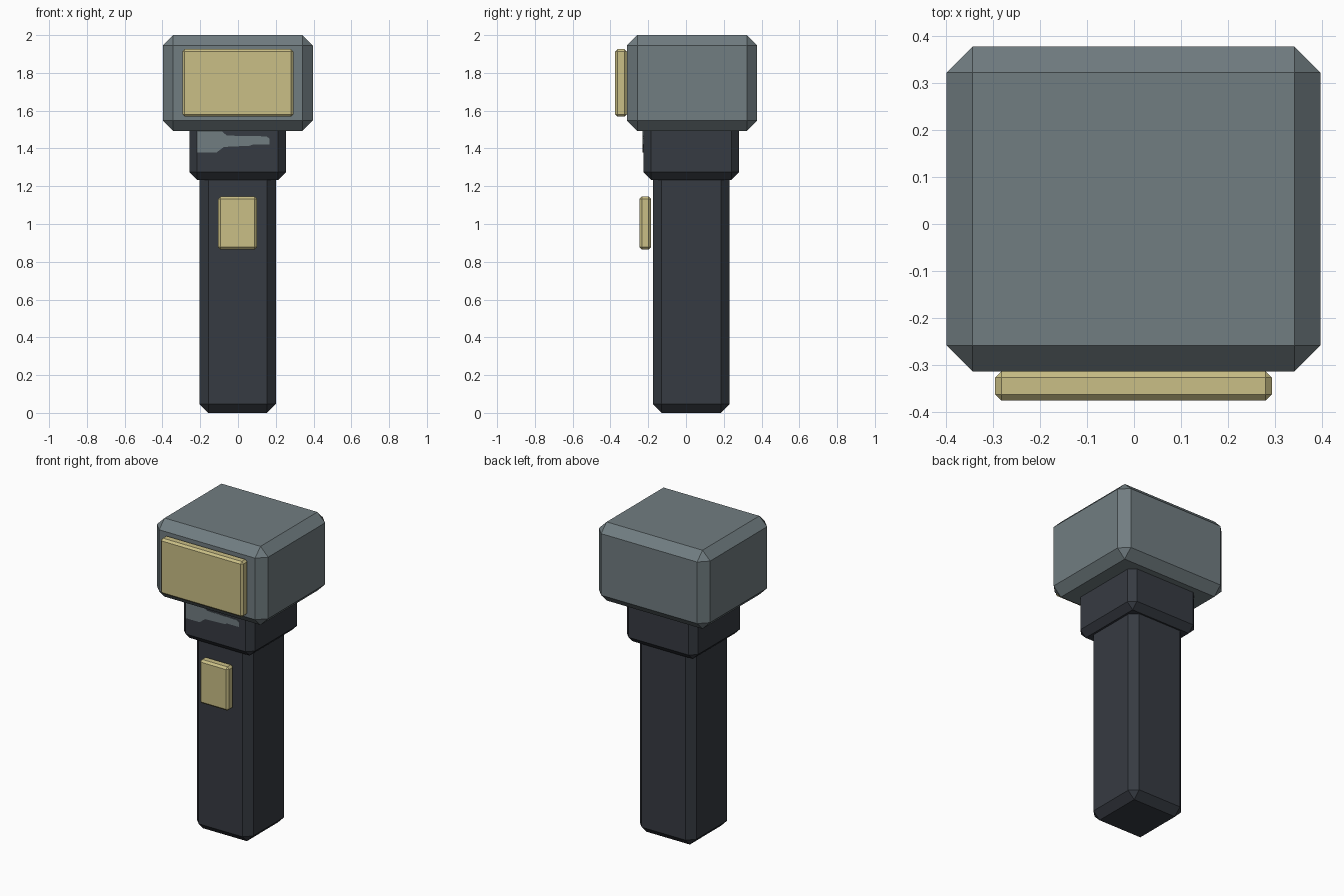
import bpy, bmesh

if "Cube" in bpy.data.objects:
    bpy.data.objects.remove(bpy.data.objects["Cube"])


def material(name, rgb):
    m = bpy.data.materials.new(name)
    m.diffuse_color = (*rgb, 1.0)
    m.use_nodes = True
    m.node_tree.nodes["Principled BSDF"].inputs["Base Color"].default_value = m.diffuse_color
    return m


slate = material("slate grey", (0.165, 0.205, 0.22))
charcoal = material("dark charcoal", (0.037, 0.043, 0.054))
cream = material("pale yellow", (0.59, 0.52, 0.24))


def finish(name, bm, mat):
    bmesh.ops.recalc_face_normals(bm, faces=bm.faces)
    me = bpy.data.meshes.new(name)
    bm.to_mesh(me)
    bm.free()
    me.materials.append(mat)
    ob = bpy.data.objects.new(name, me)
    bpy.context.collection.objects.link(ob)
    return ob


def chamfer_box(name, xs, ys, zs, chamfer, mat):
    """Box given by its limits, with a single flat chamfer on every edge."""
    bm = bmesh.new()
    bmesh.ops.create_cube(bm, size=1)
    for v in bm.verts:
        v.co = [lim[0] if c < 0 else lim[1] for c, lim in zip(v.co, (xs, ys, zs))]
    bmesh.ops.bevel(bm, geom=bm.edges[:], offset=chamfer, segments=1,
                    profile=0.5, affect='EDGES')
    return finish(name, bm, mat)


# Handle, collar and head
chamfer_box("handle", (-0.203, 0.2), (-0.176, 0.231), (0.0, 1.29), 0.046, charcoal)
chamfer_box("collar", (-0.256, 0.253), (-0.226, 0.281), (1.234, 1.545), 0.04, charcoal)
chamfer_box("head", (-0.398, 0.396), (-0.313, 0.377), (1.493, 2.0), 0.055, slate)

# Lens on the head and switch on the handle
chamfer_box("lens", (-0.295, 0.293), (-0.375, -0.313), (1.568, 1.926), 0.013, cream)
chamfer_box("switch", (-0.105, 0.101), (-0.247, -0.185), (0.864, 1.146), 0.013, cream)

# Painted worn patch on the front of the collar
outline = [(-0.216, 1.378), (-0.114, 1.378), (-0.075, 1.408), (0.06, 1.414),
           (0.085, 1.422), (0.167, 1.422), (0.167, 1.452), (0.15, 1.464),
           (-0.06, 1.468), (-0.087, 1.494), (-0.216, 1.494)]
bm = bmesh.new()
face = bm.faces.new([bm.verts.new((x, -0.229, z)) for x, z in outline])
ext = bmesh.ops.extrude_face_region(bm, geom=[face], use_keep_orig=True)
for v in ext["geom"]:
    if isinstance(v, bmesh.types.BMVert):
        v.co.y += 0.004
finish("collar_patch", bm, slate)
